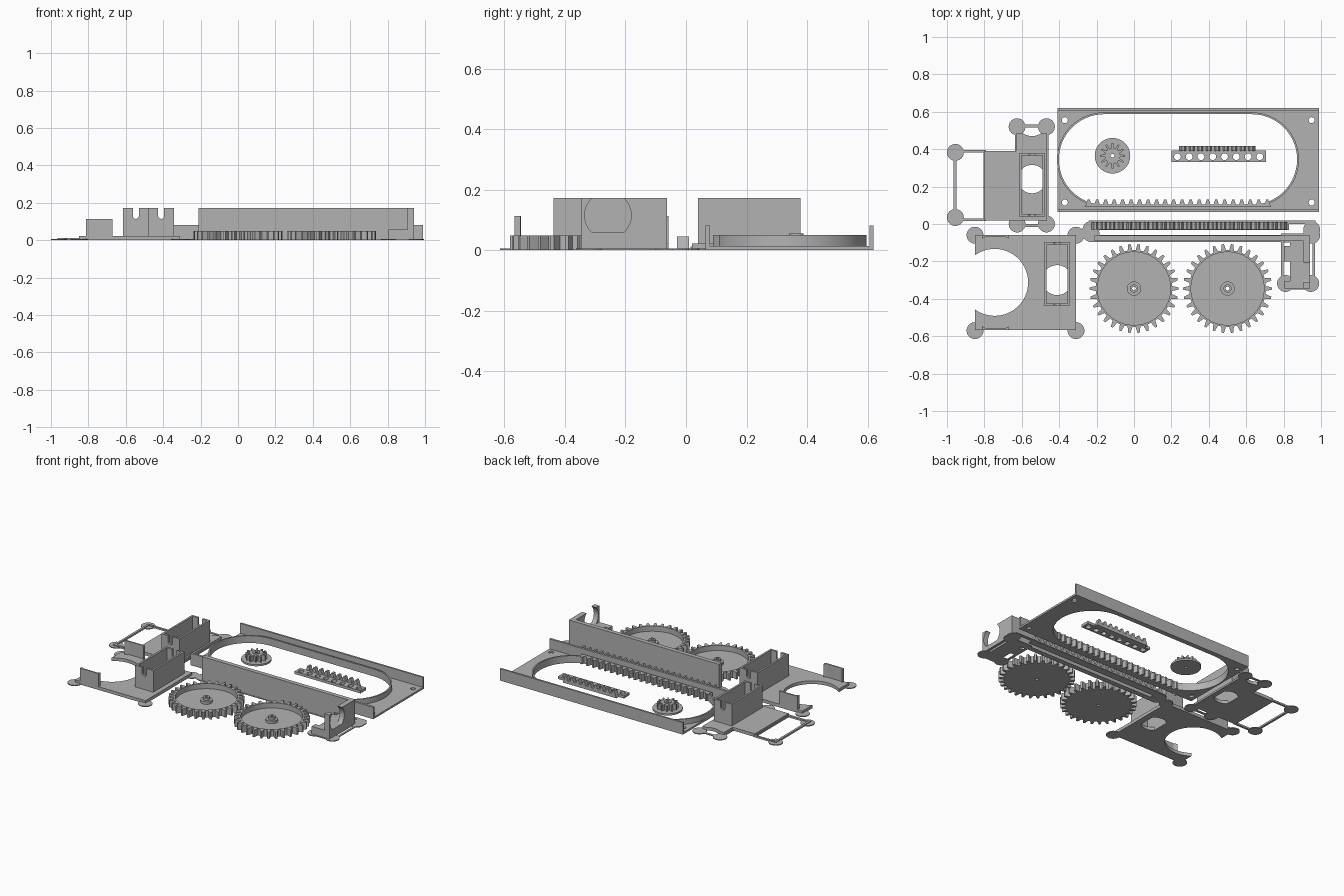
import bpy, bmesh, math

cube = bpy.data.objects.get("Cube")
if cube:
    bpy.data.objects.remove(cube, do_unlink=True)

grey = bpy.data.materials.new("plain grey")
grey.use_nodes = True
COLOUR = (0.45, 0.45, 0.45, 1)
grey.diffuse_color = COLOUR
grey.node_tree.nodes["Principled BSDF"].inputs["Base Color"].default_value = COLOUR
parts = []


def prism(name, pts, lo, hi, axis="z"):
    """Extrude a 2D outline along an axis."""
    place = {"z": lambda u, v, w: (u, v, w),
             "y": lambda u, v, w: (u, w, v),
             "x": lambda u, v, w: (w, u, v)}[axis]
    bm = bmesh.new()
    low = [bm.verts.new(place(u, v, lo)) for u, v in pts]
    high = [bm.verts.new(place(u, v, hi)) for u, v in pts]
    bm.faces.new(low)
    bm.faces.new(high)
    for i in range(len(pts)):
        j = (i + 1) % len(pts)
        bm.faces.new((low[i], low[j], high[j], high[i]))
    bmesh.ops.recalc_face_normals(bm, faces=bm.faces)
    mesh = bpy.data.meshes.new(name)
    bm.to_mesh(mesh)
    bm.free()
    mesh.materials.append(grey)
    obj = bpy.data.objects.new(name, mesh)
    bpy.context.scene.collection.objects.link(obj)
    parts.append(obj)
    return obj


def rect(x0, x1, y0, y1):
    return [(x0, y0), (x1, y0), (x1, y1), (x0, y1)]


def box(name, x0, x1, y0, y1, z0, z1):
    return prism(name, rect(x0, x1, y0, y1), z0, z1)


def arc(cx, cy, r, a0, a1, n):
    return [(cx + r * math.cos(math.radians(a0 + (a1 - a0) * i / n)),
             cy + r * math.sin(math.radians(a0 + (a1 - a0) * i / n))) for i in range(n + 1)]


def circle(cx, cy, r, n=48):
    return arc(cx, cy, r, 0, 360, n)[:-1]


def stadium(x0, x1, y, r):
    return arc(x0, y, r, 90, 270, 32) + arc(x1, y, r, -90, 90, 32)


def gear_outline(cx, cy, root, tip, teeth):
    pts = []
    for i in range(teeth):
        for r, f in ((root, -0.3), (tip, -0.12), (tip, 0.12), (root, 0.3)):
            a = math.tau * (i + f) / teeth
            pts.append((cx + r * math.cos(a), cy + r * math.sin(a)))
    return pts


def comb(x0, x1, base, root, tip, teeth):
    """Toothed strip outline with its teeth pointing up."""
    pitch = (x1 - x0) / teeth
    pts = [(x1, base), (x0, base)]
    for i in range(teeth):
        x = x0 + (i + 0.5) * pitch
        pts += [(x - 0.32 * pitch, root), (x - 0.13 * pitch, tip),
                (x + 0.13 * pitch, tip), (x + 0.32 * pitch, root)]
    return pts


def cut(obj, *cutters):
    """Subtract cutters, bake the result and delete them."""
    for c in cutters:
        c.hide_render = True
        m = obj.modifiers.new("cut", "BOOLEAN")
        m.operation, m.object, m.solver = "DIFFERENCE", c, "EXACT"
    bpy.context.view_layer.update()
    graph = bpy.context.evaluated_depsgraph_get()
    mesh = bpy.data.meshes.new_from_object(obj.evaluated_get(graph))
    obj.modifiers.clear()
    obj.data = mesh
    for c in cutters:
        parts.remove(c)
        bpy.data.objects.remove(c, do_unlink=True)
    return obj


def hole(x, y, r):
    return prism("hole_cutter", circle(x, y, r), -1, 1)


def window(x0, x1, y0, y1):
    return box("window_cutter", x0, x1, y0, y1, -1, 1)


def oval(x, y, half, r):
    """Round hole with flattened left and right sides."""
    a = math.degrees(math.acos(half / r))
    return prism("oval_cutter", arc(x, y, r, a, 180 - a, 16) + arc(x, y, r, 180 + a, 360 - a, 16), -1, 1)


def pads(name, spots, r=0.045):
    for i, (x, y) in enumerate(spots):
        prism(f"{name}_pad_{i + 1}", circle(x, y, r, 32), 0, 0.006)


# Tray with a long round-ended opening, rim, side rails and inner teeth
CX0, CX1, CY = -0.16, 0.63, 0.345
cut(box("tray_plate", -0.41, 0.99, 0.065, 0.62, 0, 0.013),
    prism("opening", stadium(CX0, CX1, CY, 0.246), -1, 1),
    *[hole(x, y, 0.016) for x in (-0.37, 0.95) for y in (0.115, 0.555)])
cut(prism("tray_rim", stadium(CX0, CX1, CY, 0.252), 0, 0.05),
    prism("rim_inside", stadium(CX0, CX1, CY, 0.242), -1, 1))
box("tray_front_rail", -0.41, 0.99, 0.065, 0.08, 0, 0.082)
box("tray_back_rail", -0.41, 0.99, 0.607, 0.62, 0, 0.082)
prism("tray_teeth", comb(-0.265, 0.735, 0.09, 0.104, 0.13, 22), 0, 0.05)

# Large cup-shaped gears
for side, x in (("right", 0.0), ("left", 0.5)):
    y = -0.345
    cut(prism(f"{side}_gear_rim", gear_outline(x, y, 0.205, 0.238, 30), 0, 0.048),
        prism("cup", circle(x, y, 0.195, 64), 0.012, 1), hole(x, y, 0.01))
    cut(prism(f"{side}_gear_hub", circle(x, y, 0.038), 0.005, 0.03), hole(x, y, 0.01))
    cut(prism(f"{side}_gear_collar", circle(x, y, 0.022), 0.02, 0.048), hole(x, y, 0.01))

# Small pinion on a flange
PX, PY = -0.115, 0.365
cut(prism("pinion_flange", circle(PX, PY, 0.095), 0, 0.012), hole(PX, PY, 0.01))
cut(prism("pinion_teeth", gear_outline(PX, PY, 0.042, 0.068, 12), 0.01, 0.05), hole(PX, PY, 0.01))
cut(prism("pinion_hub", circle(PX, PY, 0.024), 0.01, 0.055), hole(PX, PY, 0.01))

# Small rack with a drilled bar
cut(box("small_rack_bar", 0.2, 0.705, 0.332, 0.393, 0, 0.018),
    *[hole(0.232 + 0.063 * i, 0.36, 0.018) for i in range(8)])
prism("small_rack_teeth", comb(0.24, 0.65, 0, 0.022, 0.048, 9), 0.39, 0.418, "y")

# Long rack, its thin outline frame and the tall wall
prism("long_rack_teeth", comb(-0.23, 0.82, 0, 0.02, 0.046, 23), -0.03, 0.01, "y")
cut(box("long_rack_frame", -0.24, 0.97, -0.095, 0.018, 0, 0.006),
    window(-0.21, 0.945, -0.06, -0.032), window(0.83, 0.945, -0.04, 0.0))
box("tall_wall", -0.21, 0.94, -0.092, -0.062, 0, 0.172)
pads("long_rack", [(-0.23, -0.03), (0.95, -0.03), (-0.23, -0.05), (0.95, -0.06)])

# Motor bracket at the end of the tall wall
cut(box("bracket_wall", 0.905, 0.94, -0.345, -0.062, 0, 0.172),
    prism("motor_hole", [(y, max(z, 0.058)) for y, z in circle(-0.258, 0.115, 0.077)], 0.8, 1, "x"))
cut(box("bracket_block", 0.805, 0.91, -0.345, -0.09, 0, 0.058),
    window(0.7, 0.835, -0.305, -0.2), window(0.7, 0.835, -0.118, -0.1))
cut(box("bracket_frame", 0.785, 0.968, -0.35, -0.05, 0, 0.006),
    window(0.8, 0.835, -0.305, -0.2), window(0.94, 0.955, -0.33, -0.0),
    window(0.8, 0.835, -0.118, -0.1))
pads("bracket", [(0.81, -0.318), (0.945, -0.318)])


def motor_box(name, x, y0, y1):
    """Open box whose end walls carry round-bottomed cable slots."""
    slot = arc(x, 0.13, 0.016, 180, 360, 12) + [(x + 0.016, 1), (x - 0.016, 1)]
    cut(box(name, x - 0.069, x + 0.069, y0, y1, 0, 0.172),
        window(x - 0.056, x + 0.056, y0 + 0.013, y1 - 0.013),
        prism("slot", slot, -1, 1, "y"))


# Back right holder: plate, wire frame and box
cut(box("back_holder_plate", -0.8, -0.62, 0.02, 0.39, 0, 0.022))
cut(prism("back_holder_base", rect(-0.63, -0.465, 0.02, 0.485), 0, 0.022),
    oval(-0.545, 0.24, 0.062, 0.076),
    prism("end_scoop", circle(-0.545, 0.56, 0.09), -1, 1))
cut(box("back_holder_outline", -0.965, -0.79, 0.015, 0.395, 0, 0.012),
    window(-0.95, -0.805, 0.03, 0.382))
cut(box("back_holder_brim", -0.637, -0.458, -0.015, 0.533, 0, 0.006),
    window(-0.62, -0.475, 0.0, 0.517))
motor_box("back_holder_box", -0.546, 0.04, 0.378)
pads("back_holder", [(-0.955, 0.383), (-0.955, 0.035), (-0.625, 0.52),
                     (-0.468, 0.52), (-0.625, 0.0), (-0.468, 0.0)])

# Front right holder: plate with round bay, two upright lugs and box
cut(box("front_holder_plate", -0.85, -0.31, -0.567, -0.058, 0, 0.022),
    prism("bay", circle(-0.745, -0.312, 0.179, 64), -1, 1),
    oval(-0.411, -0.3, 0.06, 0.08))
for side, y, inner in (("front", -0.567, 0.018), ("back", -0.058, -0.018)):
    lug = arc(-0.74, y + inner * 7.5, 0.135, 0, 360, 48)[:-1]
    cut(box(f"{side}_lug", -0.812, -0.67, *sorted((y, y + 1.5 * inner)), 0, 0.113),
        prism("lug_curve", lug, -1, 1))
    box(f"{side}_lug_skin", -0.812, -0.67, *sorted((y, y + 0.5 * inner)), 0, 0.113)
motor_box("front_holder_box", -0.411, -0.437, -0.097)
pads("front_holder", [(x, y) for x in (-0.85, -0.31) for y in (-0.57, -0.06)])

# Smooth the round walls and keep the edges sharp
for obj in parts:
    obj.select_set(True)
bpy.context.view_layer.objects.active = parts[0]
bpy.ops.object.shade_smooth_by_angle(angle=math.radians(25))
